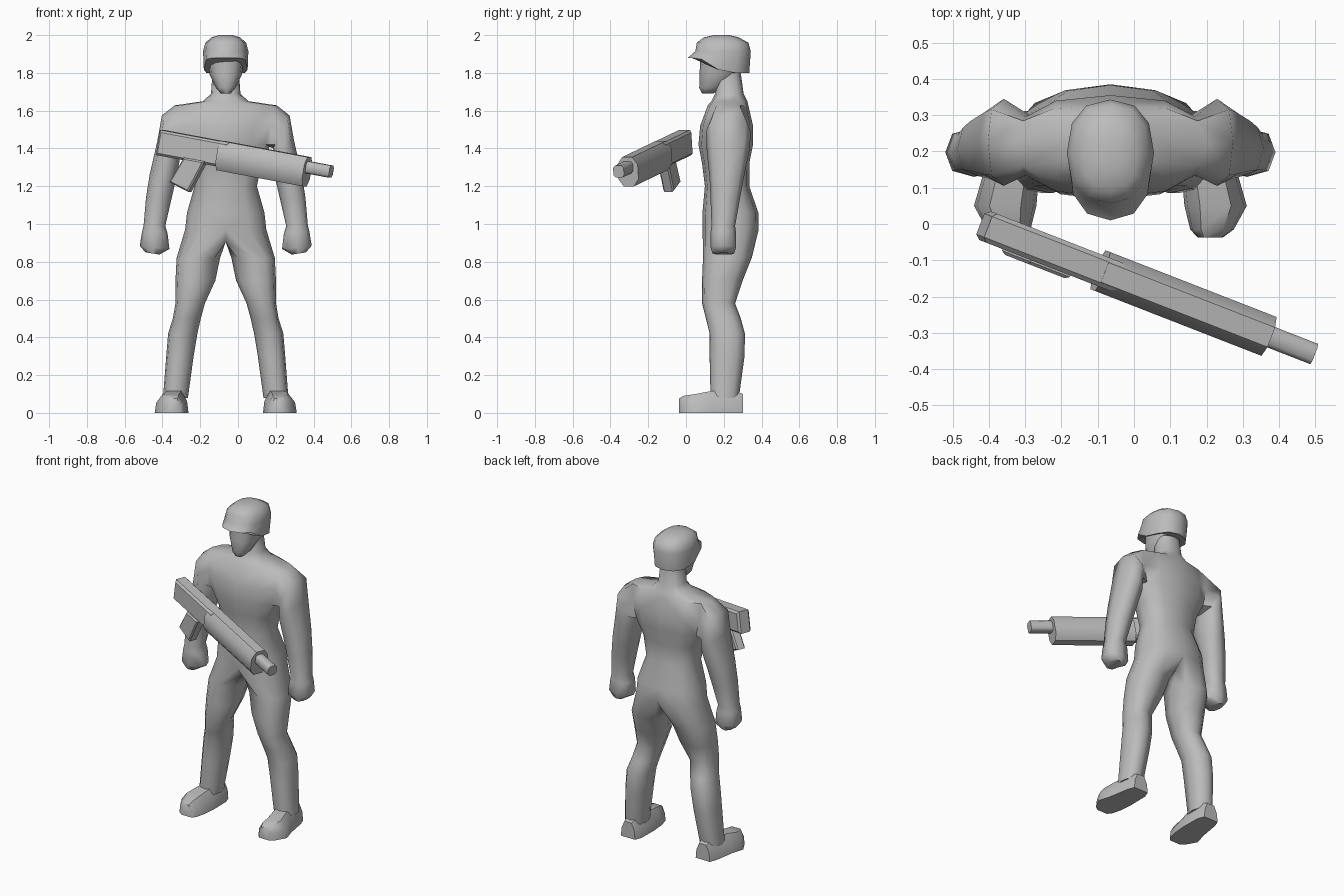
import bpy, bmesh
from math import cos, sin, radians
from mathutils import Matrix, Vector

cube = bpy.data.objects.get("Cube")
if cube:
    bpy.data.objects.remove(cube, do_unlink=True)

GRAY = (0.5, 0.5, 0.5, 1)
mat = bpy.data.materials.new("plain gray")
mat.use_nodes = True
mat.diffuse_color = GRAY
mat.node_tree.nodes["Principled BSDF"].inputs["Base Color"].default_value = GRAY
CENTER = -0.065  # the figure stands a little right of the origin


def finish(bm, name, angle=60, mirror=False, matrix=None):
    bmesh.ops.recalc_face_normals(bm, faces=bm.faces)
    me = bpy.data.meshes.new(name)
    bm.to_mesh(me)
    bm.free()
    me.materials.append(mat)
    ob = bpy.data.objects.new(name, me)
    bpy.context.collection.objects.link(ob)
    if matrix:
        ob.matrix_world = matrix
    else:
        ob.location.x = CENTER
    if mirror:
        mod = ob.modifiers.new("mirror", "MIRROR")
        mod.use_clip = True
        mod.merge_threshold = 0.002
    bpy.ops.object.select_all(action="DESELECT")
    ob.select_set(True)
    bpy.context.view_layer.objects.active = ob
    bpy.ops.object.shade_smooth_by_angle(angle=radians(angle))
    return ob


def bridge(bm, a, b, closed=True):
    n = len(a)
    for i in range(n if closed else n - 1):
        j = (i + 1) % n
        bm.faces.new((a[i], a[j], b[j], b[i]))


def verts(bm, pts):
    return [bm.verts.new(p) for p in pts]


def loft(bm, rings, start=None, cap_start=False, cap_end=True):
    prev = start
    for pts in rings:
        cur = verts(bm, pts)
        if prev:
            bridge(bm, prev, cur)
        elif cap_start:
            bm.faces.new(cur)
        prev = cur
    if cap_end:
        bm.faces.new(prev)


def power(v, p):
    return abs(v) ** p * (1 if v >= 0 else -1)


def oval(z, xi, xo, yf, yb, angles, p=0.85):
    return [((xi + xo) / 2 + (xo - xi) / 2 * power(cos(radians(a)), p),
             (yf + yb) / 2 + (yb - yf) / 2 * power(sin(radians(a)), p), z) for a in angles]


# Body: half torso and neck, height, half width, front, back
torso = [(0.97, 0.215, 0.088, 0.385), (1.06, 0.205, 0.087, 0.383),
         (1.2, 0.165, 0.1, 0.335), (1.32, 0.19, 0.085, 0.335),
         (1.42, 0.238, 0.066, 0.355), (1.52, 0.262, 0.075, 0.355),
         (1.628, 0.27, 0.115, 0.33), (1.65, 0.12, 0.135, 0.325),
         (1.69, 0.078, 0.155, 0.305), (1.8, 0.07, 0.155, 0.29)]
half = [-90 + 30 * i for i in range(7)]
bm = bmesh.new()
rows = []
for z, w, f, b in torso:
    pts = oval(z, -w, w, f, b, half, 0.8)
    pts[0] = (0, pts[0][1], z)
    pts[-1] = (0, pts[-1][1], z)
    rows.append(verts(bm, pts))
for r in range(len(rows) - 1):
    for c in range(6):
        if r in (4, 5) and c in (2, 3):
            continue  # opening for the arm
        bm.faces.new((rows[r][c], rows[r][c + 1], rows[r + 1][c + 1], rows[r + 1][c]))

# Arm and hand, grown from the opening: inner x, z, outer x, z, front, back
lo, mid, top = rows[4], rows[5], rows[6]
opening = [lo[2], lo[3], lo[4], mid[4], top[4], top[3], top[2], mid[2]]
arm = [(0.25, 1.4, 0.338, 1.575, 0.105, 0.345),
       (0.245, 1.33, 0.362, 1.44, 0.11, 0.335),
       (0.267, 1.22, 0.403, 1.26, 0.125, 0.305),
       (0.29, 1.12, 0.422, 1.14, 0.13, 0.285),
       (0.32, 0.99, 0.435, 0.99, 0.135, 0.26),
       (0.308, 0.95, 0.443, 0.96, 0.13, 0.265),
       (0.298, 0.868, 0.455, 0.885, 0.13, 0.265),
       (0.35, 0.838, 0.425, 0.85, 0.14, 0.255)]
rings = []
for xi, zi, xo, zo, f, b in arm:
    ring = []
    for k in range(8):
        a = radians(225 - 45 * k)
        u, v = (1 + power(cos(a), 0.8)) / 2, (1 + power(sin(a), 0.8)) / 2
        ring.append((xi + (xo - xi) * u, f + (b - f) * v, zi + (zo - zi) * u))
    rings.append(ring)
loft(bm, rings, opening)

# Leg, grown from the hip and the crotch: height, inner, outer, front, back
crotch = verts(bm, [(0, y, 0.905) for y in (0.31, 0.235, 0.15)])
leg = [(0.82, 0.03, 0.26, 0.09, 0.348), (0.7, 0.055, 0.266, 0.085, 0.3),
       (0.58, 0.11, 0.266, 0.085, 0.26), (0.5, 0.132, 0.28, 0.105, 0.29),
       (0.42, 0.15, 0.305, 0.125, 0.312), (0.3, 0.17, 0.315, 0.125, 0.31),
       (0.08, 0.2, 0.332, 0.13, 0.28)]
loft(bm, [oval(*r, half + [135, 180, 225]) for r in leg], rows[0] + crotch)
finish(bm, "body", mirror=True)

# Boots: y, centre x, half width, height
boot = [(0.302, 0.265, 0.05, 0.1), (0.26, 0.265, 0.066, 0.115), (0.13, 0.275, 0.078, 0.115),
        (0.05, 0.29, 0.086, 0.1), (-0.015, 0.28, 0.06, 0.09), (-0.037, 0.275, 0.035, 0.075)]
bm = bmesh.new()
loft(bm, [[(x - w, y, 0), (x + w, y, 0), (x + w * 0.9, y, h * 0.55), (x + w * 0.5, y, h),
           (x - w * 0.5, y, h), (x - w * 0.9, y, h * 0.55)] for y, x, w, h in boot],
     cap_start=True)
finish(bm, "boots", 50, mirror=True)

# Head
around = [-90 + 30 * i for i in range(12)]
bm = bmesh.new()
loft(bm, [oval(z, -w, w, f, b, around) for z, w, f, b in
          [(1.69, 0.025, 0.085, 0.14), (1.72, 0.052, 0.07, 0.2), (1.79, 0.085, 0.072, 0.27),
           (1.9, 0.1, 0.075, 0.31)]], cap_start=True)
finish(bm, "head")

# Helmet with a rim that rises into a brim at the front
bm = bmesh.new()
rim = [(x, y, 1.8 + 0.08 * min(1, max(0, (0.2 - y) / 0.13)))
       for x, y, z in oval(0, -0.116, 0.116, 0.01, 0.335, around)]
dome = [(1.915, 0.12, 0.05, 0.343), (1.96, 0.108, 0.057, 0.33),
        (1.988, 0.075, 0.095, 0.28), (2.0, 0.035, 0.15, 0.23)]
loft(bm, [rim] + [oval(z, -w, w, f, b, around) for z, w, f, b in dome], cap_start=True)
finish(bm, "helmet", 50)

# Rifle: built along x with its top rear corner at the origin
aim = (Matrix.Translation((-0.402, -0.008, 1.498))
       @ Matrix.Rotation(radians(-21.3), 4, "Z") @ Matrix.Rotation(radians(9.9), 4, "Y"))


def plate(name, outline, width, shift=0.0, bevel=0.012):
    bm = bmesh.new()
    face = bm.faces.new(verts(bm, [(s, shift - width / 2, -d) for s, d in outline]))
    out = bmesh.ops.extrude_face_region(bm, geom=[face])["geom"]
    bmesh.ops.translate(bm, verts=[v for v in out if isinstance(v, bmesh.types.BMVert)],
                        vec=Vector((0, width, 0)))
    long_edges = [e for e in bm.edges if abs(e.verts[0].co.y - e.verts[1].co.y) < 1e-4]
    bmesh.ops.bevel(bm, geom=long_edges, offset=bevel, segments=1, affect="EDGES")
    finish(bm, name, 40, matrix=aim)


def tube(name, s0, s1, d0, d1, width, chamfer):
    c, w, h = (d0 + d1) / 2, width / 2, (d1 - d0) / 2
    q = 1 - chamfer
    shape = [(w, h * q), (w * q, h), (-w * q, h), (-w, h * q),
             (-w, -h * q), (-w * q, -h), (w * q, -h), (w, -h * q)]
    bm = bmesh.new()
    loft(bm, [[(s, y, z - c) for y, z in shape] for s in (s0, s1)], cap_start=True)
    finish(bm, name, 50, matrix=aim)


plate("rifle_stock", [(0, 0), (0.4, 0), (0.4, 0.135), (0, 0.135)], 0.085)
plate("rifle_grip", [(0.165, 0.12), (0.106, 0.262), (0.222, 0.295), (0.285, 0.12)],
      0.06, -0.025, 0.008)
tube("rifle_handguard", 0.35, 0.85, -0.002, 0.155, 0.115, 0.5)
tube("rifle_barrel", 0.84, 0.985, 0.02, 0.085, 0.06, 0.4)
